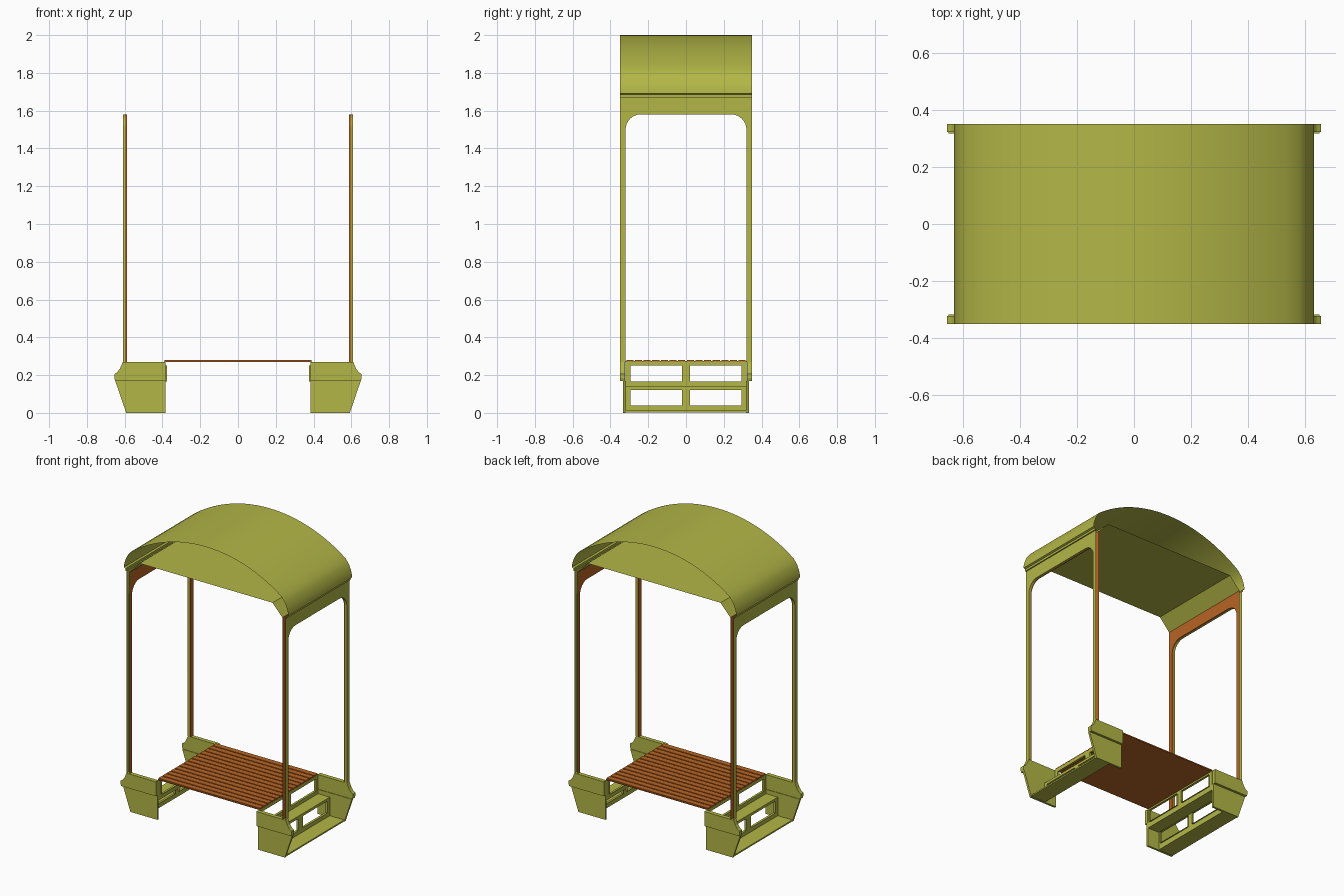
import bpy, bmesh, math

cube = bpy.data.objects.get("Cube")
if cube:
    bpy.data.objects.remove(cube, do_unlink=True)


def material(name, rgb):
    m = bpy.data.materials.new(name)
    m.use_nodes = True
    m.diffuse_color = (*rgb, 1)
    bsdf = m.node_tree.nodes["Principled BSDF"]
    bsdf.inputs["Base Color"].default_value = (*rgb, 1)
    bsdf.inputs["Roughness"].default_value = 0.7
    return m


OLIVE = material("olive paint", (0.45, 0.47, 0.062))
ORANGE = material("orange wood", (0.48, 0.13, 0.018))


def finish(name, bm, mat, mirror=(False, False), smooth=False):
    """Turn a bmesh into an object, optionally mirrored over x and y."""
    mesh = bpy.data.meshes.new(name)
    bm.to_mesh(mesh)
    bm.free()
    mesh.materials.append(mat)
    ob = bpy.data.objects.new(name, mesh)
    bpy.context.collection.objects.link(ob)
    if any(mirror):
        mod = ob.modifiers.new("Mirror", "MIRROR")
        mod.use_axis = (*mirror, False)
        mod.use_mirror_merge = False
    if smooth:
        bpy.ops.object.select_all(action="DESELECT")
        ob.select_set(True)
        bpy.context.view_layer.objects.active = ob
        bpy.ops.object.shade_smooth_by_angle(angle=math.radians(35))
    return ob


def add_box(bm, x, y, z):
    made = bmesh.ops.create_cube(bm, size=1)["verts"]
    for v in made:
        v.co = [lo + (c + 0.5) * (hi - lo) for c, (lo, hi) in zip(v.co, (x, y, z))]


def add_strip(bm, path_a, path_b, closed=False):
    """Quads joining two matching paths."""
    a = [bm.verts.new(p) for p in path_a]
    b = [bm.verts.new(p) for p in path_b]
    n = len(a)
    for i in range(n if closed else n - 1):
        j = (i + 1) % n
        bm.faces.new((a[i], a[j], b[j], b[i]))


def sheet_along_y(name, profile, half, mat, smooth=False, mirror=False):
    bm = bmesh.new()
    add_strip(bm, [(x, -half, z) for x, z in profile], [(x, half, z) for x, z in profile])
    return finish(name, bm, mat, (mirror, False), smooth)


def add_prism(bm, profile, y0, y1):
    """Solid with an xz outline between two y positions."""
    front = bm.faces.new([bm.verts.new((x, y0, z)) for x, z in profile])
    out = bmesh.ops.extrude_face_region(bm, geom=[front])["geom"]
    for v in out:
        if isinstance(v, bmesh.types.BMVert):
            v.co.y = y1
    bmesh.ops.recalc_face_normals(bm, faces=bm.faces)


HALF = 0.35     # half depth of the shelter
OUT, MID, INN = 0.61, 0.597, 0.588   # side wall layers

# Arched roof: shallow arc with steep rolled edges
radius, span = 0.976, 0.58
arc = []
for i in range(25):
    x = -span + 2 * span * i / 24
    arc.append((x, 2 - radius + math.sqrt(radius ** 2 - x ** 2)))
edge = [(0.605, 1.775), (0.622, 1.735), (0.63, 1.70), (0.63, 1.69), (0.618, 1.685),
        (0.618, 1.67), (OUT, 1.67)]
roof = [(-x, z) for x, z in reversed(edge)] + arc + edge
sheet_along_y("roof", roof, HALF, OLIVE, smooth=True)

# Flat ceiling with sloping sides
sheet_along_y("ceiling", [(INN, 1.665), (0.51, 1.75), (-0.51, 1.75), (-INN, 1.665)], HALF, OLIVE)

# Side wall opening outline with rounded upper corners, in (y, z)
oy, top, foot, r = 0.32, 1.58, 0.27, 0.08
opening = [(oy, foot)]
for k in range(9):
    t = math.radians(90 * k / 8)
    opening.append((oy - r + r * math.cos(t), top - r + r * math.sin(t)))
opening += [(-y, z) for y, z in reversed(opening)]
outline = [(-HALF, foot), (-HALF, 1.67), (HALF, 1.67), (HALF, foot)] + opening


def wall_sheet(name, x, mat, flip):
    bm = bmesh.new()
    f = bm.faces.new([bm.verts.new((x, y, z)) for y, z in outline])
    f.normal_update()
    if (f.normal.x > 0) == flip:
        f.normal_flip()
    bmesh.ops.triangulate(bm, faces=[f])
    finish(name, bm, mat, (True, False))


def wall_rim(name, x0, x1, mat):
    bm = bmesh.new()
    add_strip(bm, [(x0, y, z) for y, z in opening], [(x1, y, z) for y, z in opening])
    finish(name, bm, mat, (True, False), smooth=True)


wall_sheet("side_wall_outer", OUT, OLIVE, False)
wall_sheet("side_wall_lining", INN, ORANGE, True)
wall_rim("doorway_rim_outer", OUT, MID, OLIVE)
wall_rim("doorway_rim_lining", MID, INN, ORANGE)

# End plates of the step boxes: wide upper part over a recessed lower part
bm = bmesh.new()
upper = [(0.385, 0.17), (0.65, 0.17), (0.655, 0.185), (0.655, 0.205), (0.64, 0.215),
         (0.625, 0.235), (OUT, 0.27), (0.385, 0.27)]
lower = [(0.385, 0), (0.592, 0), (0.65, 0.17), (0.385, 0.17)]
add_prism(bm, upper, 0.322, HALF)
add_prism(bm, lower, 0.318, 0.333)
finish("step_end_plate", bm, OLIVE, (True, True))

# Step risers, each with two windows, built from bars
Y = 0.32
for name, x, z0, z1, w0, w1 in (("upper_riser", 0.385, 0.14, 0.272, 0.165, 0.25),
                                ("lower_riser", 0.475, 0.01, 0.14, 0.04, 0.122)):
    bm = bmesh.new()
    xs = (x, x + 0.006)
    add_box(bm, xs, (-Y, Y), (w1, z1))
    add_box(bm, xs, (-Y, Y), (z0, w0))
    for y0, y1 in ((-Y, -0.295), (-0.022, 0.022), (0.295, Y)):
        add_box(bm, xs, (y0, y1), (w0, w1))
    # Window rims reaching inward
    for s in (-1, 1):
        loop = [(s * 0.295, w0), (s * 0.022, w0), (s * 0.022, w1), (s * 0.295, w1)]
        add_strip(bm, [(x, y, z) for y, z in loop],
                  [(x - 0.01, y, z) for y, z in loop], closed=True)
    finish(name, bm, OLIVE, (True, False))

# Treads
for name, x0, x1, z in (("upper_tread", 0.385, 0.481, 0.14), ("lower_tread", 0.475, 0.592, 0.012)):
    bm = bmesh.new()
    add_box(bm, (x0, x1), (-Y, Y), (z - 0.01, z))
    finish(name, bm, OLIVE, (True, False))

# Floor base and raised slats
bm = bmesh.new()
add_box(bm, (-0.39, 0.39), (-Y, Y), (0.27, 0.274))
finish("floor_base", bm, ORANGE)
bm = bmesh.new()
slats = 14
pitch = 2 * Y / slats
for i in range(slats):
    y = -Y + pitch * i
    add_box(bm, (-0.39, 0.39), (y + 0.004, y + pitch - 0.004), (0.274, 0.281))
finish("floor_slats", bm, ORANGE)
